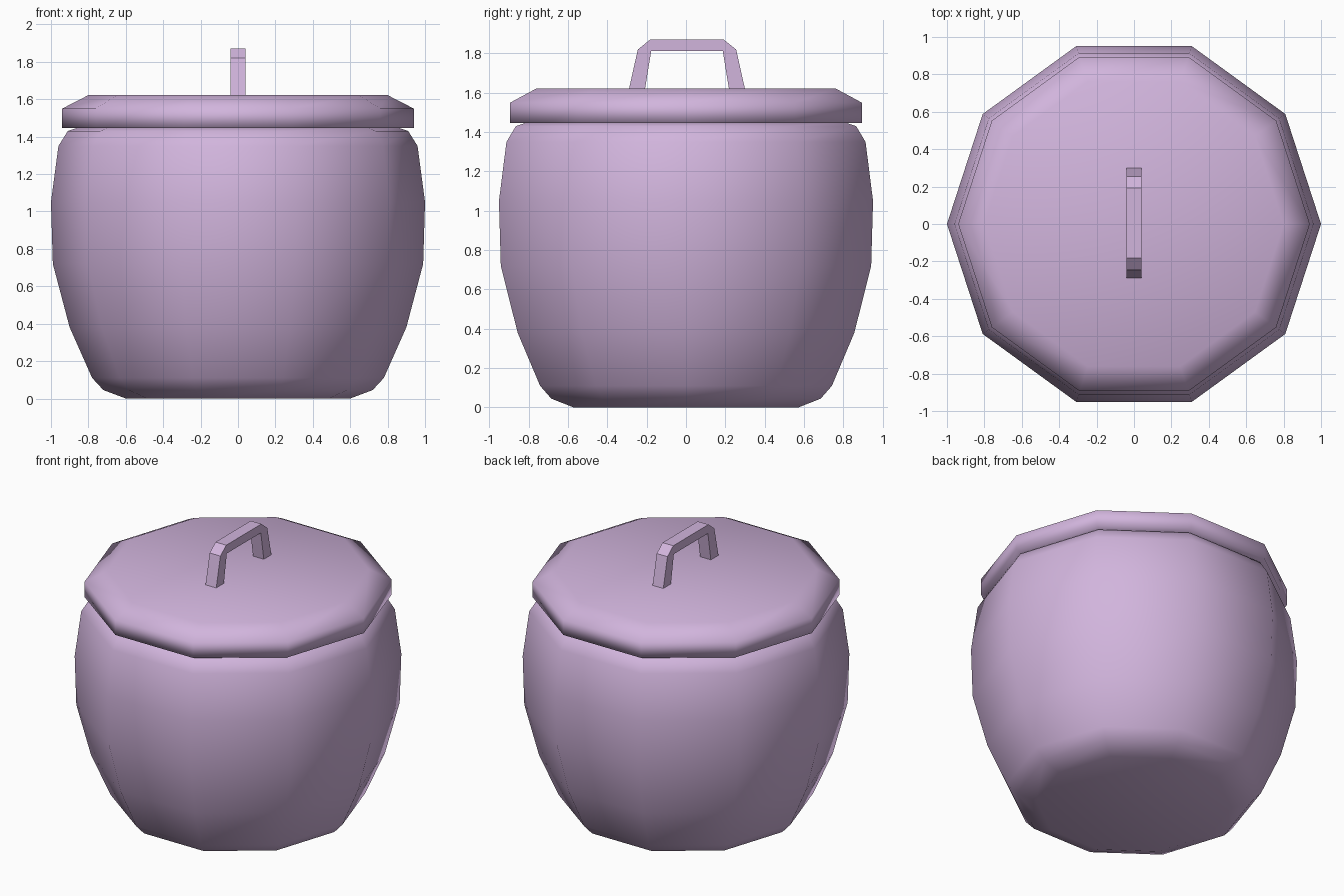
import bpy, bmesh
from math import cos, sin, tau

cube = bpy.data.objects.get("Cube")
if cube:
    bpy.data.objects.remove(cube)

lilac = bpy.data.materials.new("lilac glaze")
lilac.use_nodes = True
colour = (0.64, 0.46, 0.72, 1)
lilac.diffuse_color = colour
lilac.node_tree.nodes["Principled BSDF"].inputs["Base Color"].default_value = colour

SIDES = 10


def finish(name, bm, smooth):
    bmesh.ops.recalc_face_normals(bm, faces=bm.faces)
    for face in bm.faces:
        face.smooth = smooth
    mesh = bpy.data.meshes.new(name)
    bm.to_mesh(mesh)
    bm.free()
    mesh.materials.append(lilac)
    obj = bpy.data.objects.new(name, mesh)
    bpy.context.collection.objects.link(obj)
    return obj


def turned(name, profile):
    """Ten-sided closed body from (radius, height) rings."""
    bm = bmesh.new()
    rings = [[bm.verts.new((r * cos(tau * i / SIDES), r * sin(tau * i / SIDES), z))
              for i in range(SIDES)] for r, z in profile]
    for low, high in zip(rings, rings[1:]):
        for i in range(SIDES):
            j = (i + 1) % SIDES
            bm.faces.new((low[i], low[j], high[j], high[i]))
    bm.faces.new(rings[0])
    bm.faces.new(rings[-1])
    return finish(name, bm, True)


# Rounded pot body
turned("pot_body", [(0.60, 0), (0.72, 0.045), (0.78, 0.11), (0.90, 0.38),
                    (0.99, 0.72), (1.0, 1.05), (0.96, 1.35), (0.91, 1.43),
                    (0.85, 1.45)])

# Lid with bevelled upper rim
turned("lid", [(0.80, 1.447), (0.94, 1.447), (0.94, 1.55), (0.80, 1.622)])

# Bent strap handle: half outline mirrored, then extruded across x
half = [(0.215, 1.61), (0.297, 1.61), (0.25, 1.82), (0.188, 1.87)]
inner = (0.182, 1.812)
centre, width = 0.005, 0.04
bm = bmesh.new()


def section(x):
    right = [inner] + half
    left = [(-y, z) for y, z in reversed(right)]
    return [bm.verts.new((x, y + centre, z)) for y, z in right + left]


a, b = section(-width), section(width)
count = len(a)
for i in range(count):
    j = (i + 1) % count
    bm.faces.new((a[i], a[j], b[j], b[i]))
bm.faces.new(a)
bm.faces.new(b)
finish("lid_handle", bm, False)
